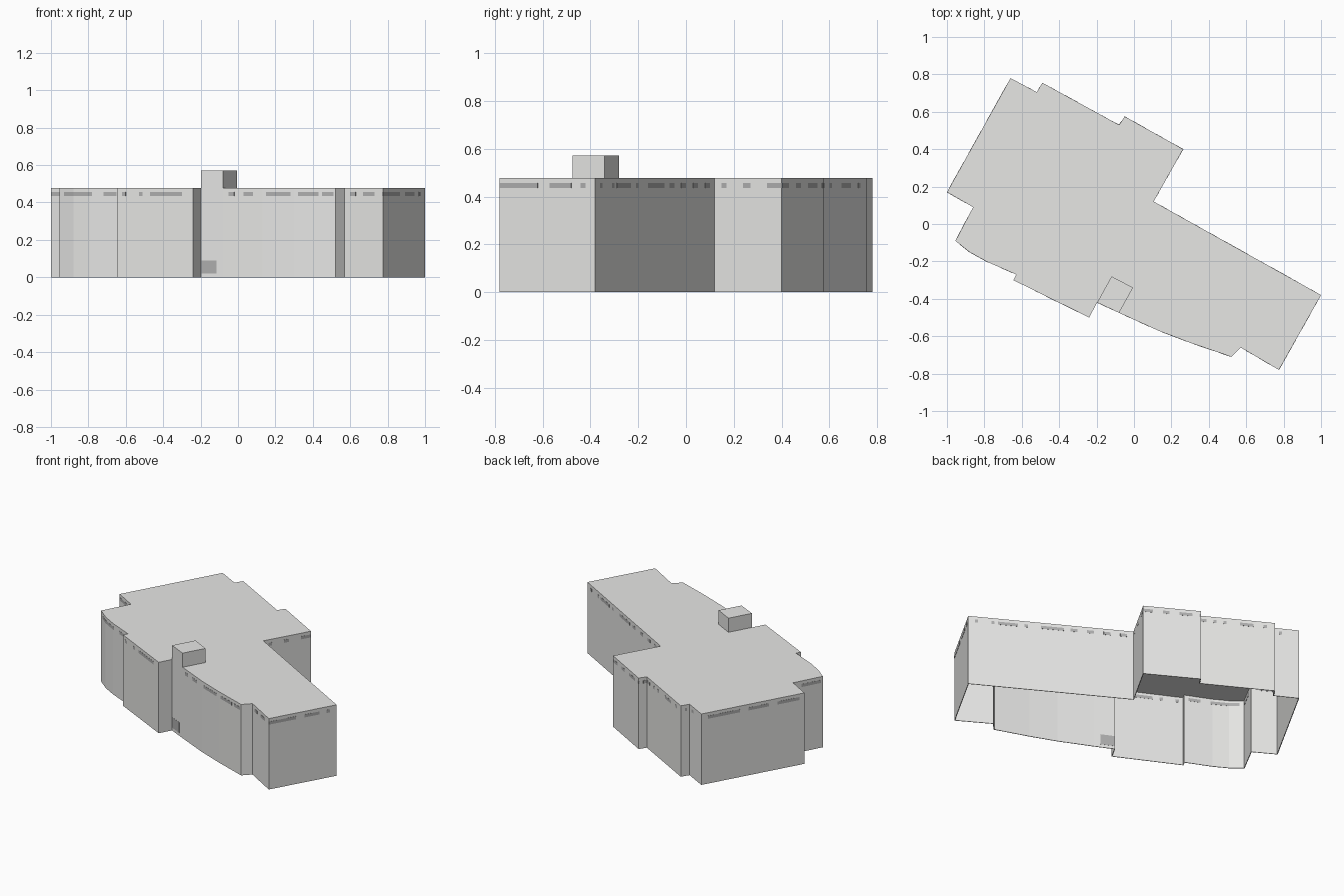
import bpy
import bmesh
from mathutils import Vector

cube = bpy.data.objects.get("Cube")
if cube:
    bpy.data.objects.remove(cube, do_unlink=True)

ROOF = 0.477
SILL, HEAD = 0.436, 0.456


def make_material(name, colour):
    material = bpy.data.materials.new(name)
    material.use_nodes = True
    rgba = (*colour, 1)
    material.diffuse_color = rgba
    shader = next(n for n in material.node_tree.nodes if n.type == "BSDF_PRINCIPLED")
    shader.inputs["Base Color"].default_value = rgba
    shader.inputs["Roughness"].default_value = 0.9
    return material


def finish(bm, name, material):
    mesh = bpy.data.meshes.new(name)
    bm.to_mesh(mesh)
    bm.free()
    mesh.materials.append(material)
    obj = bpy.data.objects.new(name, mesh)
    bpy.context.collection.objects.link(obj)
    return obj


def extruded_shell(name, outline, bottom, top, material):
    """Upright walls and a flat roof over a counter-clockwise outline, open below."""
    bm = bmesh.new()
    low = [bm.verts.new((x, y, bottom)) for x, y in outline]
    high = [bm.verts.new((x, y, top)) for x, y in outline]
    for i in range(len(outline)):
        j = (i + 1) % len(outline)
        bm.faces.new((low[i], low[j], high[j], high[i]))
    bm.faces.new(high)
    return finish(bm, name, material)


def add_plate(bm, start, end, bottom, top):
    """Thin upright plate that shows on both sides of the wall."""
    along = (end - start).normalized()
    outward = Vector((along.y, -along.x)) * 0.001
    inward = outward * -5
    corners = []
    for z in (bottom, top):
        for point in (start + outward, end + outward, end + inward, start + inward):
            corners.append(bm.verts.new((point.x, point.y, z)))
    a, b = corners[:4], corners[4:]
    bm.faces.new(a[::-1])
    bm.faces.new(b)
    for i in range(4):
        j = (i + 1) % 4
        bm.faces.new((a[i], a[j], b[j], b[i]))


def add_window_row(bm, edges, axis, spans):
    """Clip each span along the axis to every edge, and put a pane there."""
    for start, end in edges:
        length = end[axis] - start[axis]
        for span in spans:
            ends = sorted((value - start[axis]) / length for value in span)
            first, last = max(ends[0], 0), min(ends[1], 1)
            if last - first > 0.01:
                add_plate(bm, start.lerp(end, first), start.lerp(end, last), SILL, HEAD)


concrete = make_material("pale grey concrete", (0.8, 0.8, 0.785))
glass = make_material("grey glass", (0.43, 0.43, 0.43))

# Building outline, running down the end wall, along the front and round the back
end_wall = [(-0.66, 0.78), (-1, 0.17), (-0.86, 0.09), (-0.955, -0.09)]
front_wall = [(-0.88, -0.15), (-0.79, -0.2), (-0.63, -0.27), (-0.645, -0.3),
              (-0.24, -0.5), (-0.197, -0.42), (-0.08, -0.475), (0.13, -0.57),
              (0.3, -0.635), (0.52, -0.71), (0.57, -0.66), (0.775, -0.78)]
back_wall = [(1, -0.38), (0.105, 0.12), (0.263, 0.4), (-0.05, 0.575),
             (-0.08, 0.53), (-0.49, 0.755), (-0.52, 0.705)]
outline = end_wall + front_wall + back_wall
walls = extruded_shell("building_walls", outline, 0, ROOF, concrete)
shell = walls.modifiers.new("wall thickness", "SOLIDIFY")
shell.thickness = 0.004
shell.offset = -1
shell.use_even_offset = True

# Roof box over the entrance recess
extruded_shell("roof_box", [(-0.12, -0.28), (-0.197, -0.42), (-0.08, -0.475), (-0.005, -0.34)],
               ROOF, 0.572, concrete)

# High strip windows
points = [Vector(p) for p in outline]
edges = list(zip(points, points[1:] + points[:1]))
front_start = len(end_wall) - 1
back_start = len(end_wall) + len(front_wall) - 1
bm = bmesh.new()
add_window_row(bm, edges[front_start:back_start], 0, [
    (-0.93, -0.78), (-0.72, -0.65), (-0.62, -0.6), (-0.53, -0.51), (-0.47, -0.3),
    (-0.05, -0.02), (0.03, 0.08), (0.15, 0.28), (0.32, 0.43), (0.45, 0.51),
    (0.6, 0.63), (0.67, 0.73)])
add_window_row(bm, edges[back_start:], 1, [
    (-0.78, -0.62), (-0.57, -0.48), (-0.44, -0.42), (-0.36, -0.35), (-0.31, -0.3),
    (-0.29, -0.23), (-0.21, -0.2), (-0.16, -0.09), (-0.07, -0.05), (-0.02, 0),
    (0.03, 0.05), (0.08, 0.1), (0.15, 0.17), (0.24, 0.27), (0.34, 0.43),
    (0.46, 0.48), (0.51, 0.55), (0.57, 0.58), (0.6, 0.61), (0.65, 0.69), (0.72, 0.73)])
add_window_row(bm, edges[:1], 1, [(0.2, 0.33), (0.38, 0.5), (0.55, 0.74)])
add_window_row(bm, edges[1:2], 0, [(-1, -0.9)])
add_window_row(bm, edges[2:3], 1, [(-0.08, 0.04)])
finish(bm, "strip_windows", glass)

# Entrance in the recess below the roof box
bm = bmesh.new()
start, end = Vector((-0.197, -0.42)), Vector((-0.08, -0.475))
add_plate(bm, start.lerp(end, 0.02), start.lerp(end, 0.7), 0.02, 0.09)
finish(bm, "entrance", glass)
